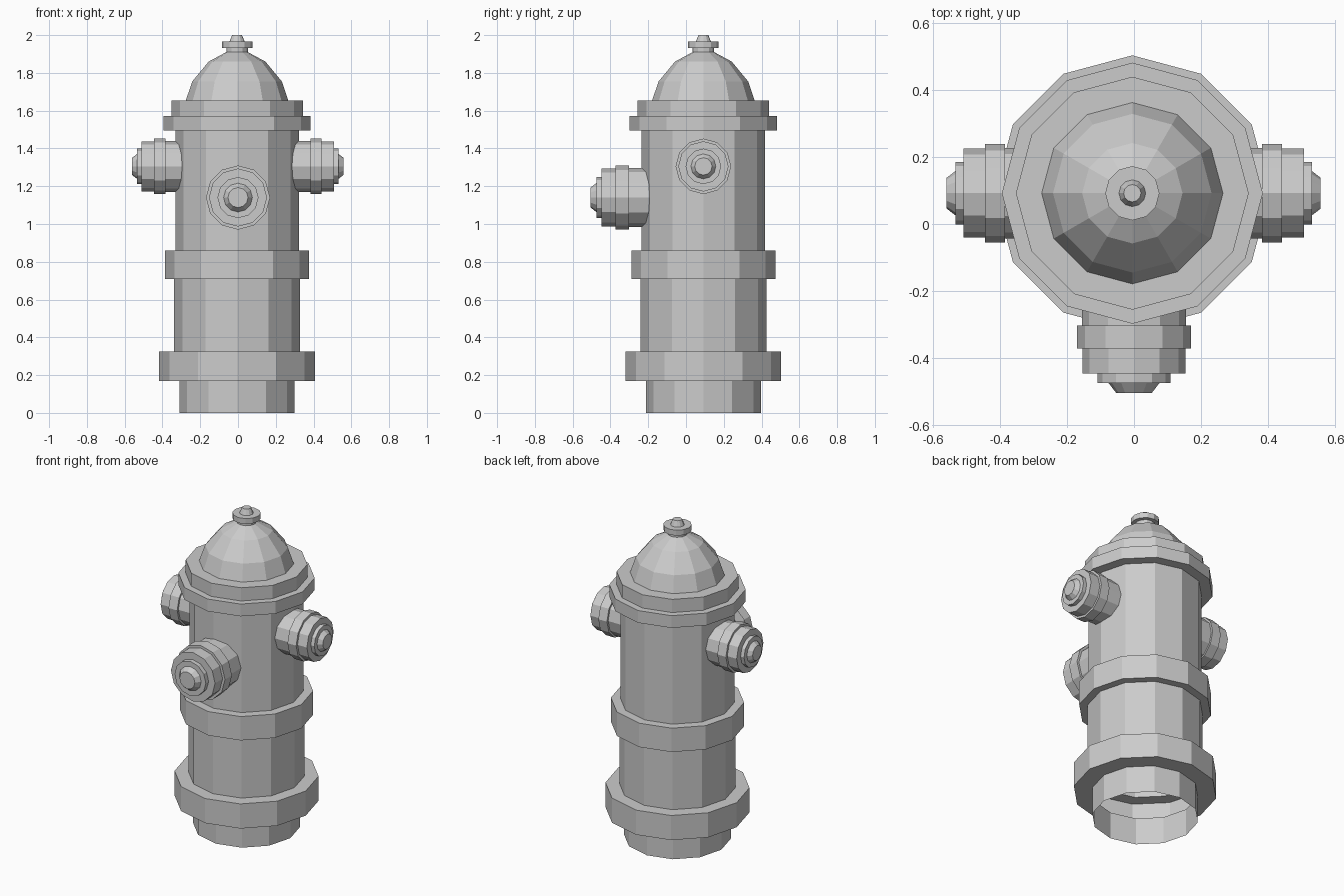
import bpy, bmesh
from math import cos, sin, tau, radians

if "Cube" in bpy.data.objects:
    bpy.data.objects.remove(bpy.data.objects["Cube"])

SIDES = 12
CX, CY = -0.005, 0.092   # centre of the barrel


def lathe(name, profile, location, rotation=(0, 0, 0), scale=1.0):
    """Turn a (radius, height) profile around z; the bottom stays open, the top is capped."""
    bm = bmesh.new()
    rings = [[bm.verts.new((r * cos(tau * i / SIDES), r * sin(tau * i / SIDES), z))
              for i in range(SIDES)] for r, z in profile]
    for low, high in zip(rings, rings[1:]):
        for i in range(SIDES):
            j = (i + 1) % SIDES
            bm.faces.new((low[i], low[j], high[j], high[i]))
    bm.faces.new(rings[-1])
    bmesh.ops.scale(bm, vec=(scale,) * 3, verts=bm.verts)
    mesh = bpy.data.meshes.new(name)
    bm.to_mesh(mesh)
    bm.free()
    obj = bpy.data.objects.new(name, mesh)
    obj.location = location
    obj.rotation_euler = rotation
    bpy.context.collection.objects.link(obj)
    return obj


# Body: foot, base flange, barrel, collar, upper barrel, rim, bonnet and top nut
lathe("hydrant_body", [
    (0.305, 0.0), (0.305, 0.17),
    (0.412, 0.17), (0.412, 0.325),
    (0.333, 0.325), (0.333, 0.71),
    (0.381, 0.71), (0.381, 0.86),
    (0.327, 0.86), (0.327, 1.495),
    (0.39, 1.495), (0.39, 1.572),
    (0.348, 1.572), (0.348, 1.655),
    (0.271, 1.655), (0.237, 1.755), (0.15, 1.86), (0.057, 1.91),
    (0.057, 1.932), (0.081, 1.932), (0.081, 1.966),
    (0.04, 1.966), (0.026, 2.0),
], (CX, CY, 0))

# Outlet caps: measured from the tip (height 0) back into the barrel
cap = [
    (0.135, -0.30), (0.135, -0.175),
    (0.147, -0.175), (0.147, -0.115),
    (0.133, -0.115), (0.133, -0.05),
    (0.094, -0.05), (0.094, -0.026),
    (0.066, -0.026), (0.046, 0.0),
]
lathe("right_outlet", cap, (0.558, CY, 1.305), (0, radians(90), 0))
lathe("left_outlet", cap, (-0.56, CY, 1.305), (0, radians(-90), 0))
lathe("front_outlet", cap, (0.0, -0.505, 1.14), (radians(90), 0, 0), 1.155)
